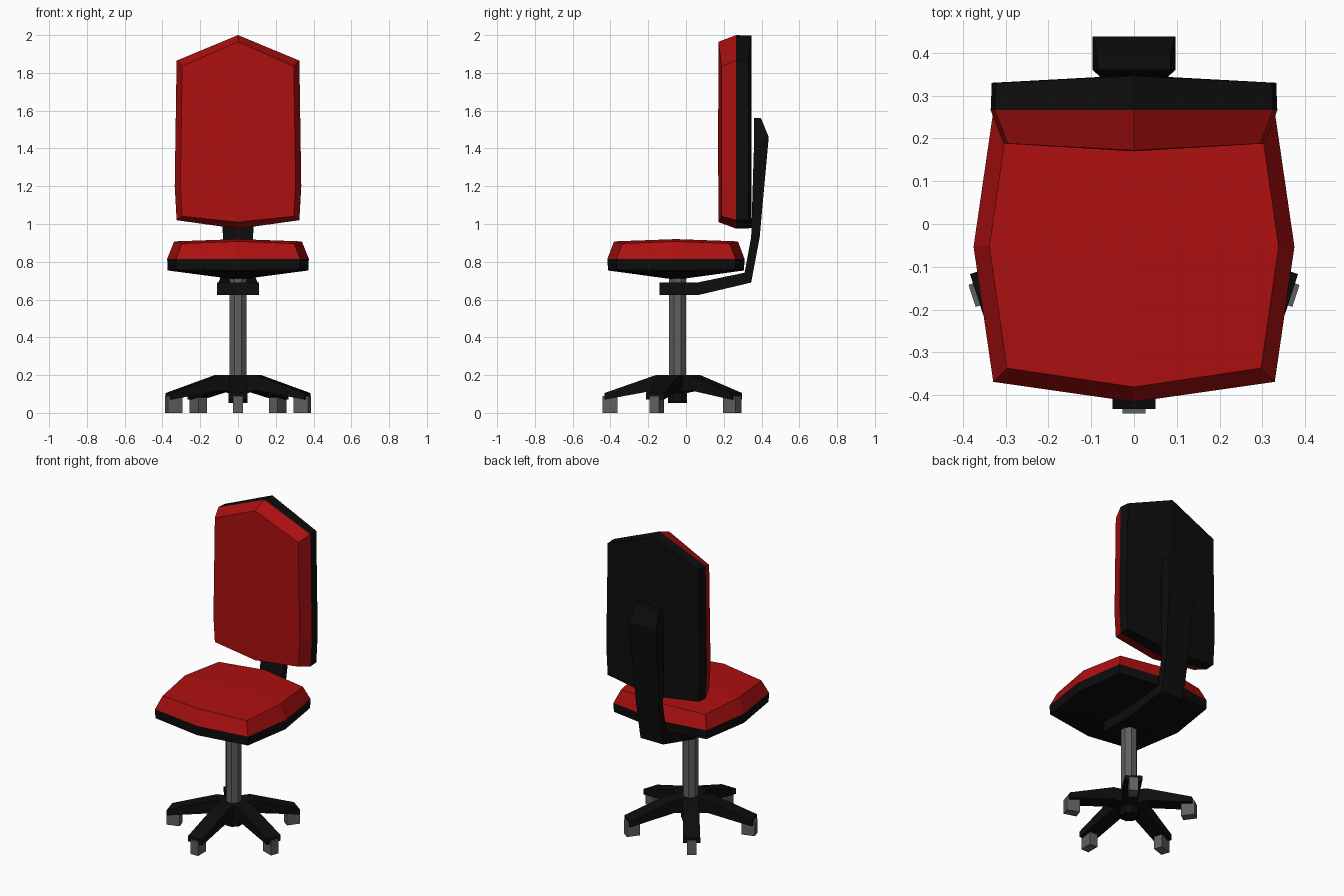
import bpy, bmesh, math
from mathutils import Matrix, Vector

if "Cube" in bpy.data.objects:
    bpy.data.objects.remove(bpy.data.objects["Cube"])


def mat(name, r, g, b):
    m = bpy.data.materials.new(name)
    m.diffuse_color = (r, g, b, 1)
    m.use_nodes = True
    m.node_tree.nodes["Principled BSDF"].inputs["Base Color"].default_value = m.diffuse_color
    return m


RED = mat("red fabric", 0.42, 0.005, 0.005)
BLACK = mat("black plastic", 0.004, 0.004, 0.004)
GRAY = mat("gray metal", 0.115, 0.115, 0.115)


def loft(name, rings, material, start=None, end=None, cap=False, matrix=None):
    """Skin matching rings; start / end are optional fan centre points."""
    bm = bmesh.new()
    vs = [[bm.verts.new(p) for p in r] for r in rings]
    n = len(vs[0])
    for a, b in zip(vs, vs[1:]):
        for i in range(n):
            j = (i + 1) % n
            bm.faces.new((a[i], a[j], b[j], b[i]))
    for ring, centre in ((vs[0], start), (vs[-1], end)):
        if centre is not None:
            c = bm.verts.new(centre)
            for i in range(n):
                bm.faces.new((ring[i], ring[(i + 1) % n], c))
        elif cap:
            bm.faces.new(ring)
    bmesh.ops.recalc_face_normals(bm, faces=bm.faces)
    if matrix:
        bm.transform(matrix)
    me = bpy.data.meshes.new(name)
    bm.to_mesh(me)
    bm.free()
    me.materials.append(material)
    ob = bpy.data.objects.new(name, me)
    bpy.context.collection.objects.link(ob)
    return ob


def flip_open(ob, centre):
    """Make an open shell face away from its centre."""
    me = ob.data
    c = Vector(centre)
    if sum((p.center - c).dot(p.normal) * p.area for p in me.polygons) < 0:
        me.flip_normals()


# Seat: black pan below, red cushion above
CY = -0.053


def seat_ring(side, cx, cy, end, z_mid, z_corner):
    pts = [(0, -end), (cx, -cy), (side, 0), (cx, cy),
           (0, end), (-cx, cy), (-side, 0), (-cx, -cy)]
    return [(x, CY + y, z_corner if i % 2 else z_mid) for i, (x, y) in enumerate(pts)]


rim = seat_ring(0.375, 0.329, 0.316, 0.363, 0.815, 0.815)
pan = loft("seat_pan", [seat_ring(0.372, 0.327, 0.314, 0.36, 0.754, 0.758), rim],
           BLACK, start=(0, CY, 0.705))
flip_open(pan, (0, CY, 0.8))
cushion = loft("seat_cushion", [rim, seat_ring(0.338, 0.297, 0.284, 0.328, 0.908, 0.897)],
               RED, end=(0, CY, 0.92))
flip_open(cushion, (0, CY, 0.84))


# Backrest: red cushion in front, black shell behind
def back_ring(inset, y_mid, y_side):
    k = inset
    half = [(0, 2.0 - k, y_mid), (0.325 - k * 0.85, 1.865 - k * 0.85, y_side),
            (0.335 - k * 0.85, 1.2, y_side), (0.325 - k * 0.85, 1.02 + k * 0.6, y_side),
            (0, 0.975 + k, y_mid)]
    full = half + [(-x, z, y) for x, z, y in half[3:0:-1]]
    return [(x, y, z) for x, z, y in full]


seam = back_ring(0, 0.266, 0.266)
bc = loft("backrest_cushion", [back_ring(0.035, 0.172, 0.188), seam], RED, start=(0, 0.17, 1.4))
flip_open(bc, (0, 0.25, 1.4))
bs = loft("backrest_shell", [seam, back_ring(0.003, 0.346, 0.33)], BLACK, end=(0, 0.348, 1.4))
flip_open(bs, (0, 0.28, 1.4))

# Support bar: outer (y, z), inner (y, z), half width along its path
bar = [(-0.14, 0.625, -0.14, 0.69, 0.11), (0.07, 0.625, 0.06, 0.69, 0.105),
       (0.345, 0.69, 0.31, 0.742, 0.08), (0.39, 0.93, 0.345, 0.93, 0.08),
       (0.438, 1.46, 0.36, 1.42, 0.097), (0.397, 1.56, 0.36, 1.56, 0.085)]
loft("support_bar", [[(-w, yo, zo), (w, yo, zo), (w, yi, zi), (-w, yi, zi)]
                     for yo, zo, yi, zi, w in bar], BLACK, cap=True)


# Post and hub
def prism(name, r, z0, z1, material):
    rings = [[(r * math.cos(a), -0.045 + r * math.sin(a), z)
              for a in [math.tau * (i + 0.5) / 8 for i in range(8)]] for z in (z0, z1)]
    loft(name, rings, material, cap=True)


prism("post", 0.048, 0.15, 0.73, GRAY)
prism("hub", 0.055, 0.052, 0.198, BLACK)


# Five legs with casters: sections are (distance, half width, bottom, top)
def beam(name, sections, material, matrix):
    loft(name, [[(d, -w, b), (d, w, b), (d, w, t), (d, -w, t)] for d, w, b, t in sections],
         material, cap=True, matrix=matrix)


for i in range(5):
    m = Matrix.Translation((0, -0.045, 0)) @ Matrix.Rotation(math.radians(-90 + 72 * i), 4, 'Z')
    beam(f"leg_{i + 1}", [(0.0, 0.045, 0.1, 0.2), (0.115, 0.047, 0.12, 0.2),
                          (0.387, 0.05, 0.07, 0.105)], BLACK, m)
    beam(f"caster_{i + 1}", [(0.318, 0.027, 0.0, 0.09), (0.398, 0.027, 0.0, 0.09)], GRAY, m)
